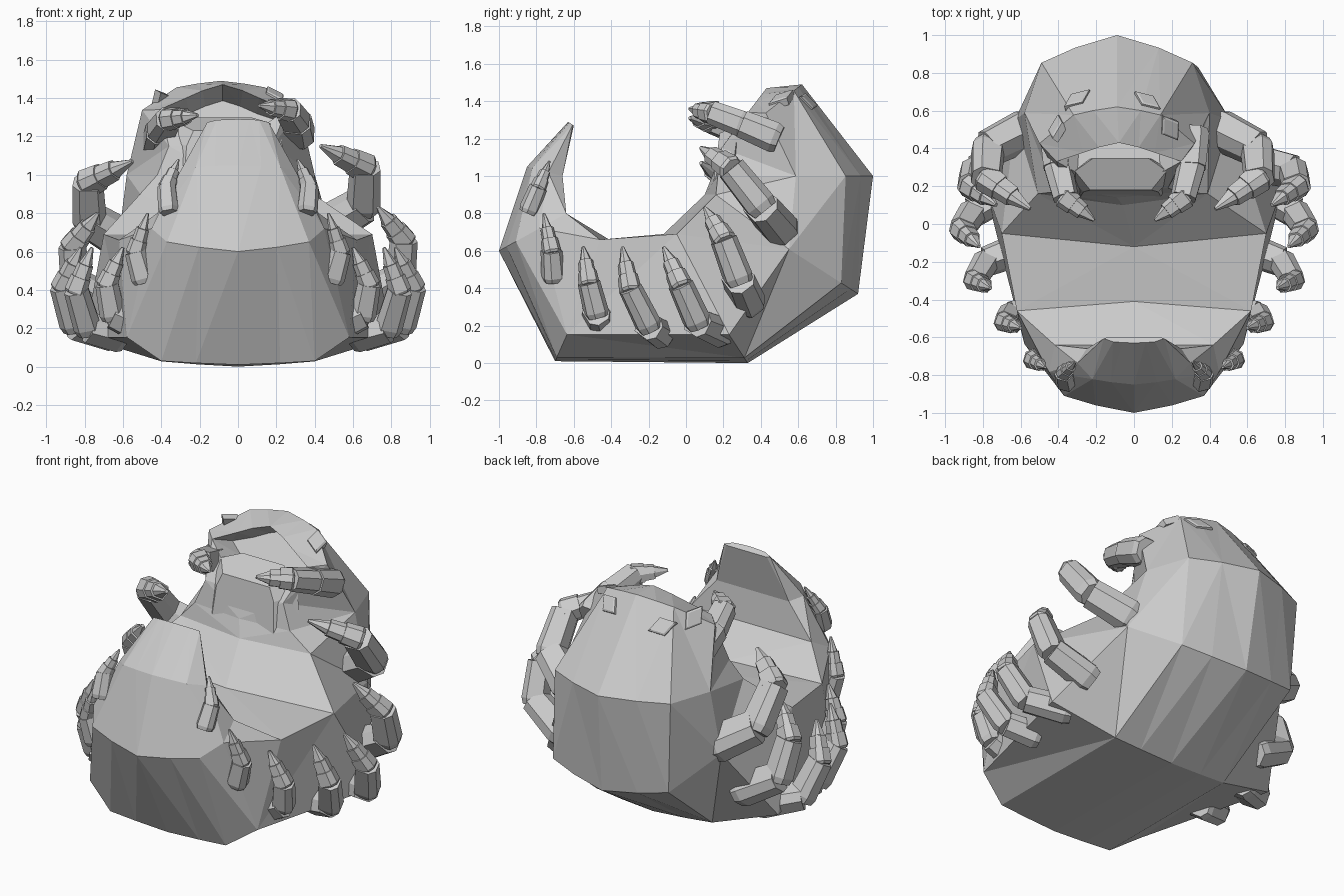
import bpy, bmesh
from mathutils import Vector
from mathutils.bvhtree import BVHTree

if "Cube" in bpy.data.objects:
    bpy.data.objects.remove(bpy.data.objects["Cube"])


def finish(bm, name):
    bmesh.ops.recalc_face_normals(bm, faces=bm.faces)
    me = bpy.data.meshes.new(name)
    bm.to_mesh(me)
    bm.free()
    ob = bpy.data.objects.new(name, me)
    bpy.context.collection.objects.link(ob)
    return ob


def loft(bm, rings):
    vs = [[bm.verts.new(p) for p in r] for r in rings]
    n = len(vs[0])
    for a, b in zip(vs, vs[1:]):
        for i in range(n):
            j = (i + 1) % n
            bm.faces.new((a[i], a[j], b[j], b[i]))
    return bm.faces.new(vs[0][::-1]), bm.faces.new(vs[-1])


# Curled body: outer y,z / inner y,z / back width,t / side width,t / belly width, corner y shift / x shift
sections = [
    (-.63, 1.29, -.60, 1.27, .11, .2, .16, .8, .14, 0, 0),
    (-.85, 1.05, -.66, 1.00, .22, .15, .30, .6, .25, 0, 0),
    (-1.0, .60, -.64, .80, .37, .25, .45, .6, .42, 0, 0),
    (-.70, .01, -.41, .66, .40, .03, .58, .22, .62, -.05, 0),
    (.33, 0, -.12, .69, .40, .04, .80, .22, .70, .07, 0),
    (.92, .37, .10, .90, .40, .11, .57, .45, .45, .06, -.06),
    (1.0, 1.0, .14, 1.0, .40, .17, .49, .48, .33, .03, -.09),
    (.62, 1.49, .19, 1.15, .23, .10, .41, .45, .27, 0, -.09),
    (.43, 1.47, .27, 1.26, .19, .33, .33, .62, .22, 0, -.08),
]


def ring(oy, oz, iy, iz, wo, to, wl, tl, wi, dy, cx):
    half = [(0, 0), (wo * .55, to * .45), (wo, to), (wl, tl), (wi, 1), (0, 1)]
    full = half + [(-x, t) for x, t in half[-2:0:-1]]
    return [(cx + x, oy + (iy - oy) * t + (dy if t == 1 and x else 0), oz + (iz - oz) * t)
            for x, t in full]


bm = bmesh.new()
tail_cap, mouth = loft(bm, [ring(*s) for s in sections])
bm.normal_update()
# Open mouth under the hood
bmesh.ops.inset_region(bm, faces=[mouth], thickness=.03)
bmesh.ops.translate(bm, verts=mouth.verts, vec=(0, .16, -.06))
bmesh.ops.recalc_face_normals(bm, faces=bm.faces)
bmesh.ops.triangulate(bm, faces=[f for f in bm.faces if f is not mouth])
tree = BVHTree.FromBMesh(bm)
finish(bm, "curled_body")

# Lower lip plate and jaw
bm = bmesh.new()
lip = [(-.27, .27), (-.18, .17), (.18, .17), (.27, .27), (.16, .34), (-.16, .34)]
loft(bm, [[(x * s - .07, y + dy, z + (y - .17) * .4) for x, y in lip]
          for s, z, dy in ((1.2, .92, -.03), (1.1, 1.15, 0), (.9, 1.23, .01))])
finish(bm, "lower_lip")

# Diamond eyes laid on the hood surface: x, y, sideways slant of the long axis
for i, (x, y, turn) in enumerate([(-.30, .66, .7), (-.41, .51, -.6), (.07, .65, -.7), (.19, .51, -.7)]):
    loc, nor, _, _ = tree.ray_cast(Vector((x, y, 3)), Vector((0, 0, -1)))
    u = Vector((turn, 1, 0))
    u = (u - nor * u.dot(nor)).normalized()
    v = nor.cross(u)
    bm = bmesh.new()
    loft(bm, [[loc + nor * h + u * a * s + v * b * s
               for a, b in ((.085, 0), (0, .055), (-.085, 0), (0, -.055))]
              for h, s in ((-.03, 1), (.01, 1), (.016, .8))])
    finish(bm, f"eye_{i + 1}")


def segment(bm, a, b, r1, r2, side):
    d = (b - a).normalized()
    u = (side - d * side.dot(d)).normalized()
    v = d.cross(u)
    prof = [(.95, .45), (.45, .9), (-.7, .8), (-.95, 0), (-.7, -.8), (.45, -.9), (.95, -.45)]
    loft(bm, [[p + (u * x + v * y) * r for x, y in prof]
              for p, r in ((a, r1 * .85), (a.lerp(b, .15), r1), (b, r2))])


def leg(name, pts, r):
    bm = bmesh.new()
    p = [Vector(q) for q in pts]
    side = Vector((p[0].x, 0, 0)).normalized() + Vector((0, .35, -.2))
    # Stepped rings and a thin claw at the end
    a, tip = p[-2], p[-1]
    p = p[:-1] + [a.lerp(tip, .3), a.lerp(tip, .6), tip]
    n = len(p) - 1
    for k in range(n):
        s = r * (1.08 - .64 * k / (n - 1))
        back = (p[k + 1] - p[k]).normalized() * s * .35
        segment(bm, p[k] - back, p[k + 1], s, s * (.25 if k == n - 1 else .9), side)
    finish(bm, name)


# Eight pairs of legs from head to tail: points, radius, left-side x and z offset
legs = [
    ([(.31, .47, 1.21), (.30, .30, 1.28), (.26, .14, 1.34), (.11, .02, 1.36)], .085, -.10, -.05),
    ([(.45, .50, .72), (.65, .40, .84), (.66, .24, 1.04), (.43, .08, 1.15)], .10, -.12, -.08),
    ([(.62, .33, .33), (.84, .28, .45), (.86, .20, .66), (.73, .10, .83)], .09, 0, -.03),
    ([(.65, .18, .17), (.85, .06, .22), (.91, -.03, .42), (.82, -.12, .62)], .085, 0, 0),
    ([(.62, -.14, .16), (.78, -.20, .2), (.84, -.30, .40), (.76, -.34, .62)], .08, 0, 0),
    ([(.54, -.47, .22), (.65, -.48, .27), (.68, -.52, .43), (.60, -.55, .62)], .075, 0, 0),
    ([(.49, -.71, .46), (.53, -.72, .60), (.47, -.76, .80)], .06, 0, 0),
    ([(.36, -.84, .82), (.37, -.79, .94), (.31, -.73, 1.08)], .05, 0, 0),
]
for i, (pts, r, dx, dz) in enumerate(legs):
    leg(f"right_leg_{i + 1}", pts, r)
    leg(f"left_leg_{i + 1}", [(-x + dx, y, z + dz) for x, y, z in pts], r)
